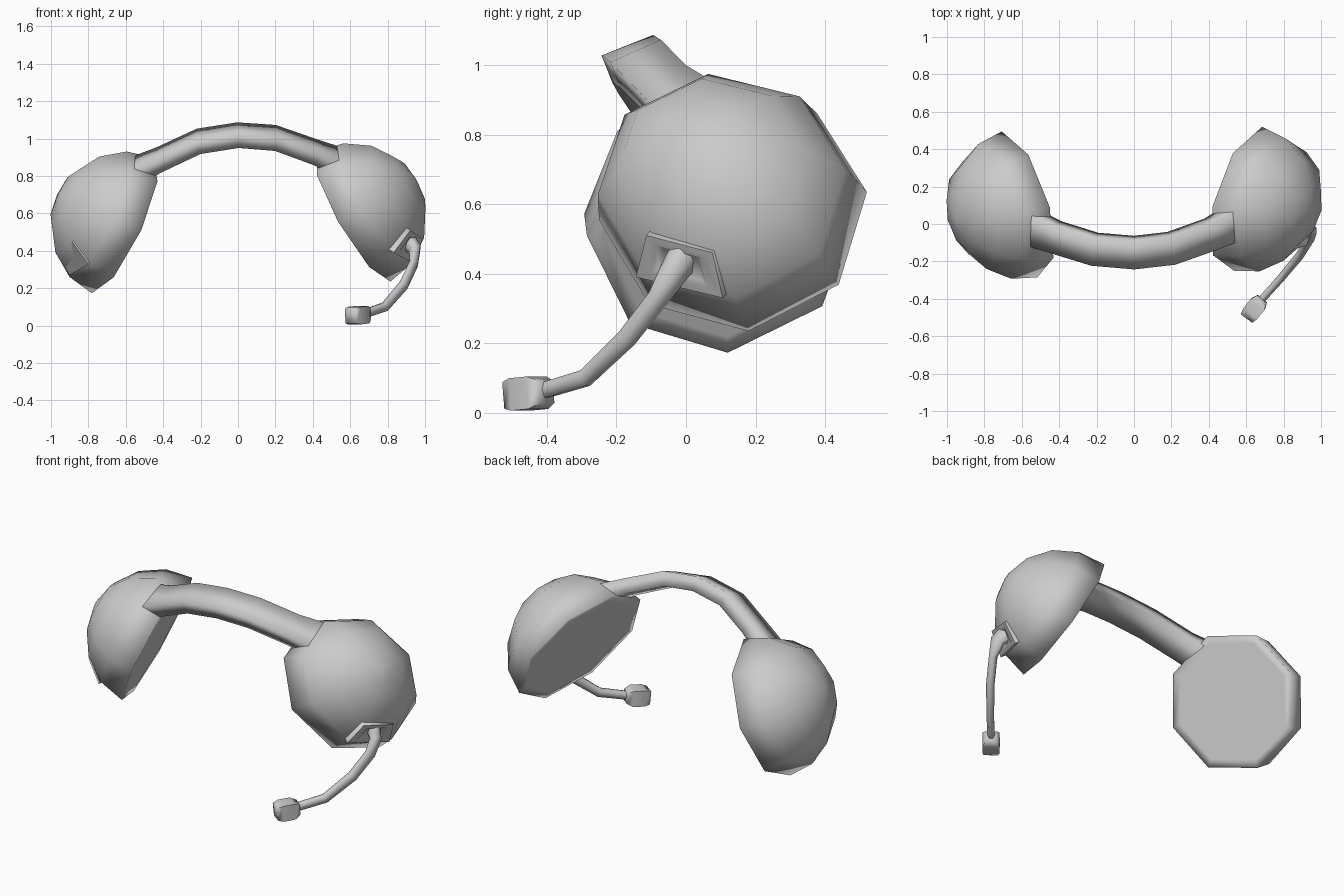
import bpy, bmesh, math
from mathutils import Vector as V

if "Cube" in bpy.data.objects:
    bpy.data.objects.remove(bpy.data.objects["Cube"])

grey = bpy.data.materials.new("soft_grey")
grey.diffuse_color = (0.6, 0.6, 0.6, 1)
grey.use_nodes = True
grey.node_tree.nodes["Principled BSDF"].inputs["Base Color"].default_value = grey.diffuse_color


def loft(name, rings, angle=60):
    """Skin a list of equal-length rings of points and cap both ends."""
    bm = bmesh.new()
    vs = [[bm.verts.new(p) for p in r] for r in rings]
    n = len(vs[0])
    for a, b in zip(vs, vs[1:]):
        for i in range(n):
            j = (i + 1) % n
            bm.faces.new((a[i], a[j], b[j], b[i]))
    bm.faces.new(vs[0][::-1])
    bm.faces.new(vs[-1])
    bmesh.ops.recalc_face_normals(bm, faces=bm.faces)
    me = bpy.data.meshes.new(name)
    bm.to_mesh(me)
    bm.free()
    me.materials.append(grey)
    ob = bpy.data.objects.new(name, me)
    bpy.context.collection.objects.link(ob)
    bpy.ops.object.select_all(action='DESELECT')
    ob.select_set(True)
    bpy.context.view_layer.objects.active = ob
    bpy.ops.object.shade_smooth_by_angle(angle=math.radians(angle))
    return ob


def dome(name, centre, u, v, depth, top):
    """Octagonal half-dome; u and v are the half axes of its flat rim,
    top flattens the upper half."""
    c, u, v = V(centre), V(u), V(v)
    w = u.cross(v).normalized()
    if w.x * c.x < 0:
        w = -w
    rings = []
    for k in (0, 22.5, 45, 67.5, 86):
        t = math.radians(k)
        ring = []
        for i in range(8):
            s = math.sin(i * math.pi / 4)
            ring.append(c + w * depth * math.sin(t) + math.cos(t) *
                        (u * math.cos(i * math.pi / 4) + v * s * (top if s > 0 else 1)))
        rings.append(ring)
    # flat inner face with a border ring
    rings.insert(0, [c + (p - c) * 0.88 for p in rings[0]])
    return loft(name, rings, 130)


def tube(name, path, radii, sides, turn=0.0, flat=1.0):
    """Tube along a path with one radius per point, optionally flattened sideways."""
    path = [V(p) for p in path]
    rings = []
    for i, p in enumerate(path):
        d = (path[min(i + 1, len(path) - 1)] - path[max(i - 1, 0)]).normalized()
        a = d.cross(V((0, 0, 1))).normalized()
        b = a.cross(d)
        rings.append([p + radii[i] * (a * flat * math.cos(turn + k * math.tau / sides) +
                                      b * math.sin(turn + k * math.tau / sides))
                      for k in range(sides)])
    return loft(name, rings, 80)


# Ear cups, the left one hanging slightly lower
dome("right_ear_cup", (0.61, 0.135, 0.595), (0.075, 0.385, 0.04), (-0.205, -0.045, 0.36), 0.395, 0.93)
dome("left_ear_cup", (-0.612, 0.105, 0.545), (-0.095, 0.39, 0.035), (0.17, -0.015, 0.372), 0.39, 0.95)

# Headband: tilted flat strip swept between the cups, its ends buried in them
band = [(-0.64, 0.03, 0.77, 1.2), (-0.53, -0.025, 0.835, 1.12), (-0.42, -0.07, 0.887, 1.0),
        (-0.21, -0.135, 0.985, 1.0), (0, -0.153, 1.018, 1.0), (0.2, -0.13, 1.003, 1.0),
        (0.41, -0.055, 0.928, 1.0), (0.51, -0.005, 0.885, 1.12), (0.62, 0.06, 0.83, 1.2)]
across = V((0, 0.93, 0.37))
rings = []
for i, (x, y, z, s) in enumerate(band):
    p0, p1 = band[max(i - 1, 0)], band[min(i + 1, len(band) - 1)]
    d = (V(p1[:3]) - V(p0[:3])).normalized()
    up = d.cross(across).normalized()
    side = up.cross(d)
    rings.append([V((x, y, z)) + side * a * 0.08 * s + up * b * 0.042 * s
                  for a, b in ((-1, -1), (1, -1), (1, 1), (-1, 1))])
loft("headband", rings, 100)


# Boom mount on the right cup, dished towards the middle
def mount(name, corners, steps):
    q = [V(c) for c in corners]
    c = sum(q, V()) / 4
    n = (q[1] - q[0]).cross(q[3] - q[0]).normalized()
    if n.x * c.x < 0:
        n = -n
    loft(name, [[c + (p - c) * s + n * h for p in q] for s, h in steps], 80)


corners = [(0.825, -0.14, 0.395), (0.93, 0.11, 0.335), (0.98, 0.08, 0.465), (0.915, -0.11, 0.515)]
mount("boom_mount", corners, [(1, -0.04), (1, 0.01), (0.65, 0.012), (0.5, 0.0)])
# Flush blank plate on the left cup
mount("blank_plate", [(-x + 0.03, y - 0.05, z - 0.065) for x, y, z in corners],
      [(1, -0.006), (1, 0.003)])

# Microphone boom and capsule
tube("microphone_boom",
     [(0.90, 0.0, 0.46), (0.945, -0.035, 0.405), (0.94, -0.08, 0.33), (0.885, -0.17, 0.215),
      (0.785, -0.29, 0.10), (0.66, -0.43, 0.058)],
     [0.055, 0.045, 0.033, 0.031, 0.028, 0.026], 6, 0, 0.75)
tube("microphone_capsule",
     [(0.685, -0.40, 0.06), (0.663, -0.427, 0.058), (0.622, -0.478, 0.053), (0.604, -0.503, 0.05)],
     [0.045, 0.066, 0.066, 0.054], 4, math.pi / 4)
